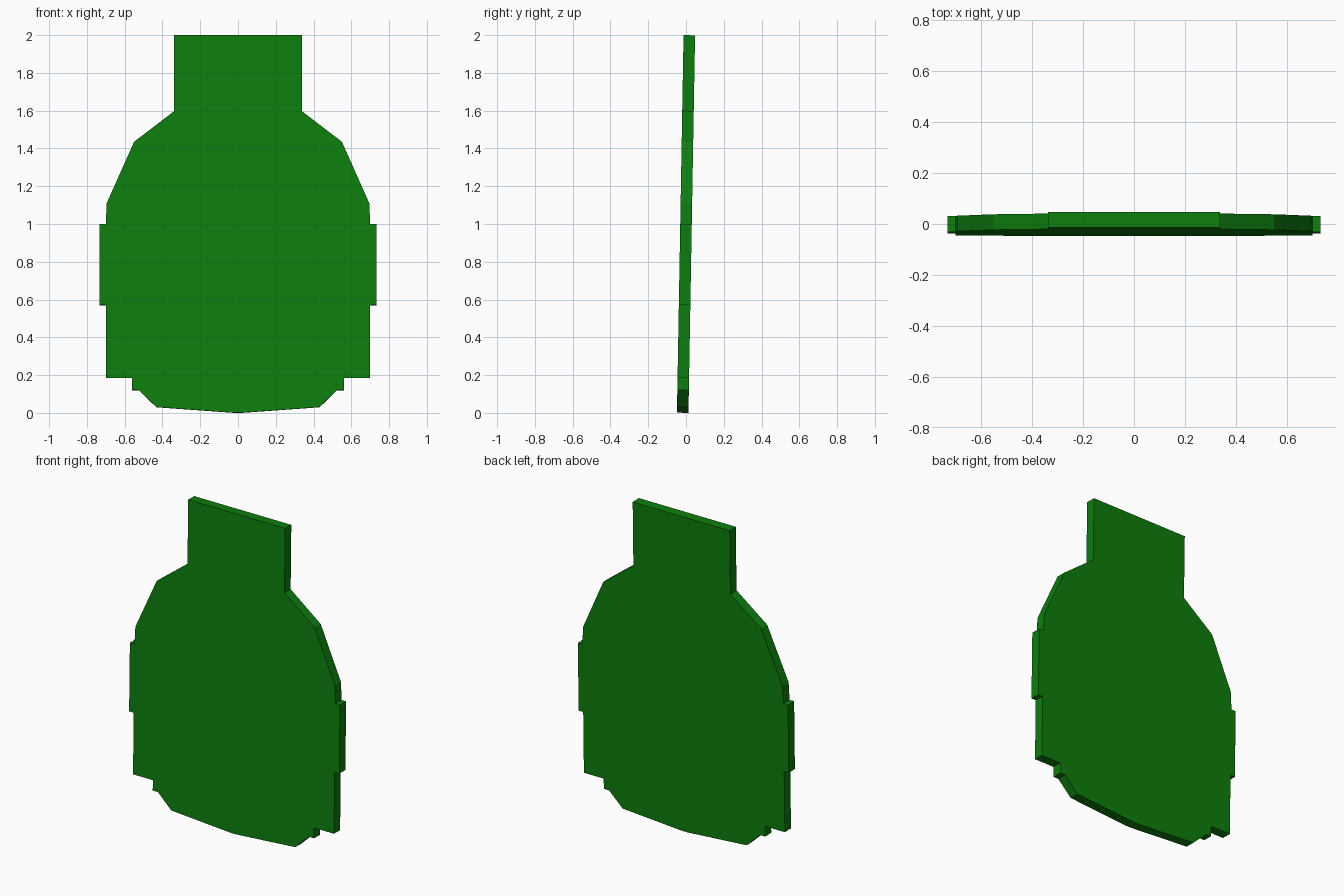
import bpy, bmesh, math
from mathutils import Matrix

if "Cube" in bpy.data.objects:
    bpy.data.objects.remove(bpy.data.objects["Cube"])

THICK = 0.061
LEAN = math.atan(0.0175)      # plate leans slightly backwards

green = bpy.data.materials.new("target_green")
green.diffuse_color = (0.004, 0.21, 0.004, 1.0)
green.use_nodes = True
green.node_tree.nodes["Principled BSDF"].inputs["Base Color"].default_value = green.diffuse_color

# Right half of the outline (x, z), top to bottom
half = [(0.338, 1.9995), (0.338, 1.597), (0.55, 1.435), (0.695, 1.11),
        (0.70, 1.0), (0.732, 1.0), (0.732, 0.57), (0.70, 0.57),
        (0.70, 0.185), (0.562, 0.185), (0.562, 0.12), (0.525, 0.12),
        (0.432, 0.03), (0.02, 0.0005)]
outline = half + [(-x, z) for x, z in reversed(half)]

# Flat silhouette plate, extruded through its thickness
bm = bmesh.new()
face = bm.faces.new([bm.verts.new((x, -THICK / 2, z - 1)) for x, z in outline])
ext = bmesh.ops.extrude_face_region(bm, geom=[face], use_keep_orig=True)
back = [g for g in ext["geom"] if isinstance(g, bmesh.types.BMVert)]
bmesh.ops.translate(bm, verts=back, vec=(0, THICK, 0))
bmesh.ops.recalc_face_normals(bm, faces=bm.faces)

# Lean about the centre, then stand on the ground
bm.transform(Matrix.Translation((0, 0, 1)) @ Matrix.Rotation(-LEAN, 4, "X"))

mesh = bpy.data.meshes.new("silhouette_plate")
bm.to_mesh(mesh)
bm.free()
mesh.materials.append(green)
plate = bpy.data.objects.new("silhouette_plate", mesh)
bpy.context.collection.objects.link(plate)
